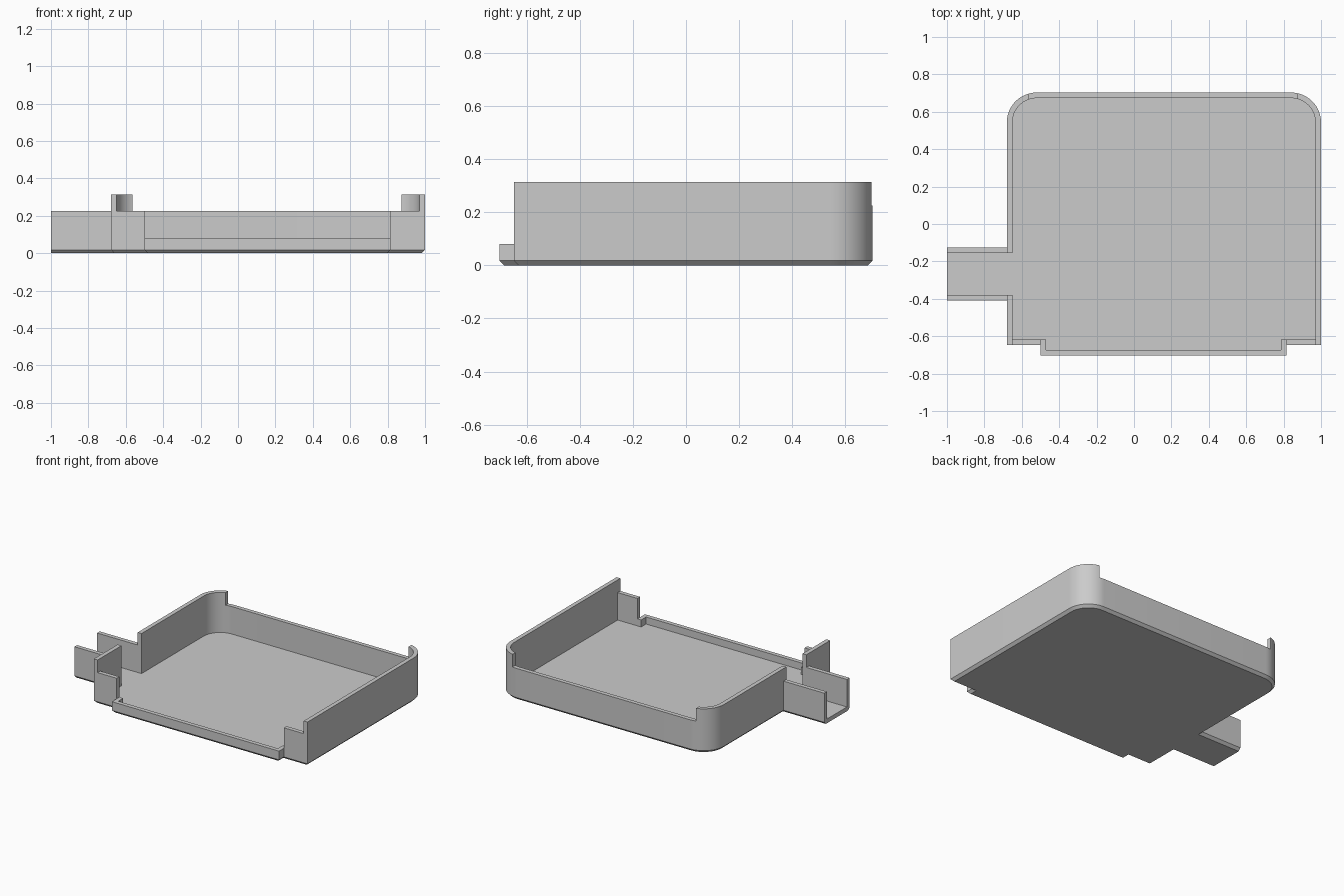
import bpy, bmesh, math
from mathutils import Vector

if "Cube" in bpy.data.objects:
    bpy.data.objects.remove(bpy.data.objects["Cube"])

WALL, CHAMFER, FLOOR = 0.03, 0.018, 0.03
HIGH, MID, LOW = 0.315, 0.225, 0.08
LEFT, RIGHT, FRONT, BACK, RADIUS = -0.68, 1.0, -0.648, 0.703, 0.16
LIP_L, LIP_R, LIP_Y = -0.5, 0.815, -0.703
END, CH_F, CH_B = -1.0, -0.41, -0.125


def arc(cx, cy, start, steps=16):
    """Quarter circle, counter-clockwise from the start angle."""
    angles = [start + math.pi / 2 * i / steps for i in range(steps + 1)]
    return [(cx + RADIUS * math.cos(a), cy + RADIUS * math.sin(a)) for a in angles]


def inset(points, dist, end_x):
    """Mitred inward offset; the open channel end stays at end_x."""
    result = []
    for i, p in enumerate(points):
        p = Vector(p)
        d1 = (p - Vector(points[i - 1])).normalized()
        d2 = (Vector(points[(i + 1) % len(points)]) - p).normalized()
        n1, n2 = Vector((-d1.y, d1.x)), Vector((-d2.y, d2.x))
        q = p + (n1 + n2) * dist / (1 + n1.dot(n2))
        result.append((end_x if p.x < END + 0.01 else q.x, q.y))
    return result


def loft(name, rings):
    """Closed solid through (outline, height) rings."""
    bm = bmesh.new()
    loops = [[bm.verts.new((x, y, z)) for x, y in pts] for pts, z in rings]
    for a, b in zip(loops, loops[1:]):
        for i in range(len(a)):
            j = (i + 1) % len(a)
            bm.faces.new((a[i], a[j], b[j], b[i]))
    bm.faces.new(loops[0][::-1])
    bm.faces.new(loops[-1])
    bmesh.ops.recalc_face_normals(bm, faces=bm.faces)
    mesh = bpy.data.meshes.new(name)
    bm.to_mesh(mesh)
    bm.free()
    obj = bpy.data.objects.new(name, mesh)
    bpy.context.collection.objects.link(obj)
    return obj


def block(name, x0, x1, y0, y1, z0):
    """Box cutter reaching from z0 to above the rim."""
    rect = [(x0, y0), (x1, y0), (x1, y1), (x0, y1)]
    return loft(name, [(rect, z0), (rect, HIGH + 0.1)])


# Footprint: body with two rounded back corners, front lip and side channel
outline = [(LEFT, FRONT), (LIP_L, FRONT), (LIP_L, LIP_Y), (LIP_R, LIP_Y),
           (LIP_R, FRONT), (RIGHT, FRONT)]
outline += arc(RIGHT - RADIUS, BACK - RADIUS, 0)
outline += arc(LEFT + RADIUS, BACK - RADIUS, math.pi / 2)
outline += [(LEFT, CH_B), (END, CH_B), (END, CH_F), (LEFT, CH_F)]

# Solid tray with a chamfered bottom edge
tray = loft("tray", [(inset(outline, CHAMFER, END), 0), (outline, CHAMFER), (outline, HIGH)])

# Cavity and the lowered stretches of the rim
hollow = inset(outline, WALL, END - 0.1)
cutters = [
    loft("cavity_cutter", [(hollow, FLOOR), (hollow, HIGH + 0.1)]),
    block("channel_cutter", END - 0.1, LEFT, CH_F - 0.05, CH_B + 0.05, MID),
    block("front_cutter", LEFT + WALL, RIGHT - WALL, LIP_Y - 0.1, FRONT + 0.05, MID),
    block("lip_cutter", LIP_L, LIP_R, LIP_Y - 0.1, FRONT + 0.05, LOW),
    block("back_cutter", -0.565, 0.875, BACK - 0.1, BACK + 0.1, MID),
]
bpy.context.view_layer.objects.active = tray
for cutter in cutters:
    cutter.hide_render = True
    mod = tray.modifiers.new(cutter.name, "BOOLEAN")
    mod.operation, mod.solver, mod.object = "DIFFERENCE", "EXACT", cutter
    bpy.ops.object.modifier_apply(modifier=mod.name)
for cutter in cutters:
    bpy.data.objects.remove(cutter)

# Plain grey plastic
grey = bpy.data.materials.new("grey_plastic")
grey.use_nodes = True
color = (0.6, 0.6, 0.6, 1)
grey.diffuse_color = color
grey.node_tree.nodes["Principled BSDF"].inputs["Base Color"].default_value = color
tray.data.materials.clear()
tray.data.materials.append(grey)

for other in bpy.context.selected_objects:
    other.select_set(False)
tray.select_set(True)
bpy.ops.object.shade_smooth_by_angle(angle=math.radians(30))
